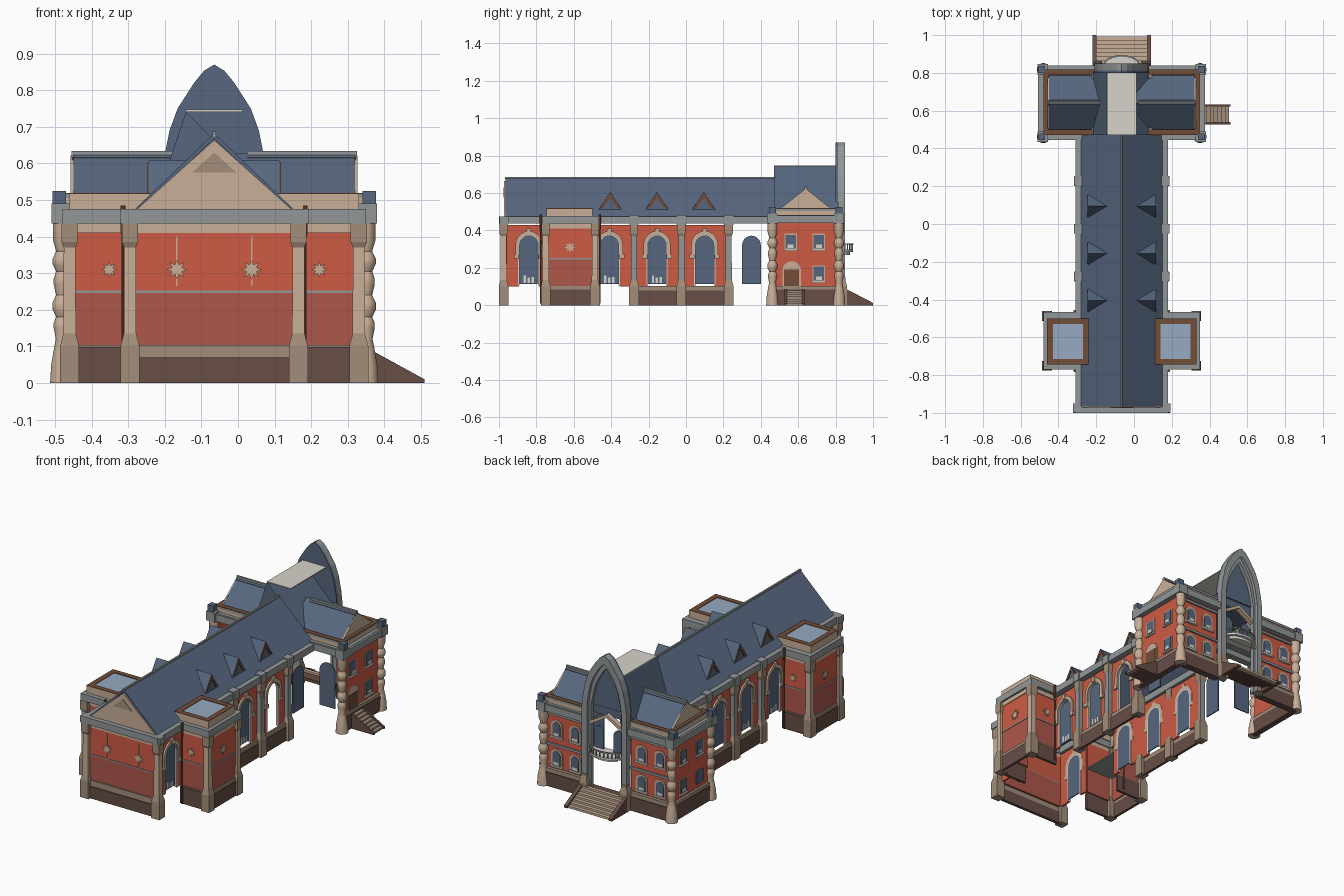
import bpy, bmesh, math

CX = -0.065  # the building is symmetric about this x; parts use u = x - CX

def mat(name, r, g, b):
    m = bpy.data.materials.new(name)
    m.diffuse_color = (r, g, b, 1)
    return m

BRICK = mat("brick_red", 0.62, 0.105, 0.06)
DARK = mat("dark_brick", 0.42, 0.095, 0.07)
TAN = mat("tan_stone", 0.58, 0.43, 0.31)
STONE = mat("brown_stone", 0.36, 0.27, 0.195)
BASE = mat("dark_base", 0.135, 0.075, 0.062)
GRAY = mat("gray_cornice", 0.29, 0.31, 0.31)
PALE = mat("pale_flat_roof", 0.68, 0.65, 0.60)
GLASS = mat("skylight_glass", 0.31, 0.40, 0.53)
WOOD = mat("brown_wood", 0.17, 0.075, 0.04)
SLATE = mat("blue_slate", 0.095, 0.135, 0.21)

class Part:
    """Collects solids into one object."""
    def __init__(self, name, material, mirror=True):
        self.name, self.material, self.mirror, self.bm = name, material, mirror, bmesh.new()

    def prism(self, pts, axis, a, b):
        put = {'x': lambda p, q, t: (t, p, q), 'y': lambda p, q, t: (p, t, q),
               'z': lambda p, q, t: (p, q, t)}[axis]
        lo = [self.bm.verts.new(put(p, q, a)) for p, q in pts]
        hi = [self.bm.verts.new(put(p, q, b)) for p, q in pts]
        self.join([lo, hi])
        return self

    def join(self, rings):
        n = len(rings[0])
        for r, s in zip(rings, rings[1:]):
            for i in range(n):
                self.bm.faces.new((r[i], r[(i + 1) % n], s[(i + 1) % n], s[i]))
        self.bm.faces.new(rings[0][::-1])
        self.bm.faces.new(rings[-1])

    def box(self, x0, x1, y0, y1, z0, z1):
        return self.prism([(x0, y0), (x1, y0), (x1, y1), (x0, y1)], 'z', z0, z1)

    def frame(self, x0, x1, y0, y1, z0, z1, w):
        self.box(x0, x1, y0, y0 + w, z0, z1).box(x0, x1, y1 - w, y1, z0, z1)
        return self.box(x0, x0 + w, y0 + w, y1 - w, z0, z1).box(x1 - w, x1, y0 + w, y1 - w, z0, z1)

    def column(self, x, y, profile, n=4):
        k = 1 / math.cos(math.pi / n) if n == 4 else 1
        rings = [[self.bm.verts.new((x + r * k * math.cos(math.pi * (2 * i + 1) / n),
                                     y + r * k * math.sin(math.pi * (2 * i + 1) / n), z))
                  for i in range(n)] for r, z in profile]
        self.join(rings)
        return self

    def done(self, smooth=False):
        bm = self.bm
        if self.mirror:
            d = bmesh.ops.duplicate(bm, geom=bm.verts[:] + bm.edges[:] + bm.faces[:])['geom']
            for v in d:
                if isinstance(v, bmesh.types.BMVert):
                    v.co.x *= -1
        bmesh.ops.recalc_face_normals(bm, faces=bm.faces[:])
        bmesh.ops.translate(bm, verts=bm.verts[:], vec=(CX, 0, 0))
        me = bpy.data.meshes.new(self.name)
        bm.to_mesh(me)
        me.materials.append(self.material)
        ob = bpy.data.objects.new(self.name, me)
        bpy.context.collection.objects.link(ob)
        if smooth:
            bpy.context.view_layer.objects.active = ob
            ob.select_set(True)
            bpy.ops.object.shade_smooth_by_angle()
            ob.select_set(False)

def arch(c, hw, z0, zs, n=10):
    arc = [(c - hw * math.cos(math.pi * i / n), zs + hw * math.sin(math.pi * i / n)) for i in range(n + 1)]
    return [(c - hw, z0)] + arc + [(c + hw, z0)]

def rect(a, b, z0, z1):
    return [(a, z0), (a, z1), (b, z1), (b, z0)]

def both(half):
    return [(-p, z) for p, z in half] + [(p, z) for p, z in half[-2::-1]]

# nave side walls: panels with arched openings
win_y = [-0.84, -0.41, -0.155, 0.10]
w, s, f = Part("nave_side_wall", BRICK), Part("nave_window_surround", TAN), Part("nave_window_frame", PALE)
for c, a, b in zip(win_y, (-0.965, -0.50, -0.285, -0.03), (-0.74, -0.285, -0.03, 0.23)):
    w.prism(rect(a, b, 0.1, 0.43) + arch(c, 0.054, 0.1, 0.322)[::-1], 'x', 0.208, 0.218)
    s.prism(arch(c, 0.072, 0.265, 0.325) + arch(c, 0.054, 0.265, 0.322)[::-1], 'x', 0.206, 0.228)
    for k in (-1, 1):
        s.box(0.206, 0.231, c + k * 0.066 - 0.014, c + k * 0.066 + 0.014, 0.25, 0.272)
    s.box(0.206, 0.232, c - 0.012, c + 0.012, 0.38, 0.41)
    f.prism(arch(c, 0.057, 0.105, 0.322) + arch(c, 0.049, 0.105, 0.322)[::-1], 'x', 0.206, 0.221)
for p in (w, s, f):
    p.done()
g = Part("nave_window_glass", SLATE)
for c in (-0.84, -0.41, -0.155, 0.35):
    g.prism(arch(c, 0.05, 0.115, 0.322), 'x', 0.206, 0.212)
g.prism(arch(0.31, 0.05, 0.115, 0.322), 'y', 0.475, 0.481).done()
Part("nave_left_glass", SLATE, False).prism(arch(0.1, 0.05, 0.115, 0.322), 'x', -0.212, -0.206).done()
p = Part("nave_low_pane", PALE)
for c in win_y[:3]:
    for k in (-0.028, -0.008, 0.014):
        p.box(0.211, 0.214, c + k, c + k + 0.013, 0.12, 0.145 + abs(k) * 0.5)
p.done()

# front wall and side wings, dark brick low, red brick high
for name, m, z0, z1 in (("lower", DARK, 0.1, 0.25), ("upper", BRICK, 0.25, 0.412)):
    Part(name + "_front_wall", m, False).box(-0.23, 0.23, -0.97, -0.958, z0, z1).done()
    p = Part(name + "_wing_wall", m)
    p.box(0.215, 0.395, -0.745, -0.735, z0, z1).box(0.215, 0.395, -0.50, -0.49, z0, z1)
    p.box(0.39, 0.40, -0.745, -0.49, z0, z1).done()
p = Part("wall_string_course", GRAY).box(0, 0.23, -0.973, -0.958, 0.246, 0.253)
p.box(0.215, 0.395, -0.748, -0.487, 0.246, 0.253).box(0.39, 0.403, -0.745, -0.49, 0.246, 0.253).done()
p = Part("wall_top_band", TAN).box(0, 0.23, -0.974, -0.958, 0.41, 0.437)
p.frame(0.215, 0.404, -0.75, -0.485, 0.41, 0.437, 0.014).done()

# plinths
p, q = Part("plinth", BASE), Part("plinth_cap", STONE)
for x0, x1, y0, y1, zt in ((0, 0.23, -0.985, -0.967, 0.07), (0.22, 0.40, -0.76, -0.745, 0.098),
                           (0.22, 0.40, -0.495, -0.48, 0.098), (0.397, 0.412, -0.75, -0.49, 0.085),
                           (0.220, 0.235, -0.285, 0.23, 0.08),
                           (0.145, 0.42, 0.79, 0.83, 0.08), (0.395, 0.43, 0.46, 0.82, 0.085)):
    p.box(x0, x1, y0, y1, 0, zt)
    q.box(x0, x1 - 0.005, y0 + 0.005, y1 - 0.005, zt, 0.104)
p.done()
q.done()

# square pilasters: brown base and capital, lighter shaft
foot = [(0.026, 0), (0.026, 0.10), (0.017, 0.135)]
front = ((0.23, -0.975), (0.395, -0.75), (0.395, -0.487))
side = tuple((0.225, y) for y in (-0.278, -0.025, 0.228))
p, q, r = Part("pilaster_base", STONE), Part("front_pilaster_shaft", TAN), Part("side_pilaster_shaft", GRAY)
for x, y in front + side:
    p.column(x, y, foot).column(x, y, [(0.016, 0.37), (0.022, 0.385), (0.022, 0.436)])
    (q if (x, y) in front else r).column(x, y, [(0.017, 0.135), (0.016, 0.37)])
for t in (p, q, r):
    t.done()
p = Part("pilaster_cap", GRAY)
for x, y in side:
    p.box(0.205, 0.252, y - 0.025, y + 0.025, 0.43, 0.482)
p.box(0.21, 0.258, -0.998, -0.95, 0.436, 0.475).done()

# cornices of nave and wings
p = Part("nave_cornice", GRAY).box(0.20, 0.245, -0.96, 0.47, 0.436, 0.475)
p.box(0, 0.245, -1.0, -0.955, 0.436, 0.475).done()
Part("wing_cornice", GRAY).frame(0.20, 0.415, -0.77, -0.465, 0.436, 0.476, 0.04).done()
Part("wing_parapet", TAN).frame(0.175, 0.395, -0.745, -0.499, 0.474, 0.516, 0.02).done()
Part("wing_parapet_rim", WOOD).frame(0.175, 0.395, -0.745, -0.499, 0.516, 0.519, 0.03).done()
Part("wing_skylight", GLASS).box(0.16, 0.375, -0.72, -0.525, 0.505, 0.513).done()

# nave roof, pediment and ridge
Part("nave_roof", SLATE, False).prism(both([(0.22, 0.472), (0, 0.682)]) + both([(0.205, 0.472), (0, 0.668)])[::-1],
                                      'y', -0.965, 0.475).done()
Part("nave_pediment", TAN, False).prism(both([(0.212, 0.474), (0, 0.664)]), 'y', -0.972, -0.96).done()
Part("nave_pediment_panel", STONE, False).prism(both([(0.06, 0.575), (0, 0.63)]), 'y', -0.975, -0.97).done()
Part("nave_ridge", GRAY, False).box(-0.005, 0.005, -0.967, 0.475, 0.674, 0.687).done()

# dormers
p, q = Part("dormer_roof", SLATE), Part("dormer_frame", WOOD)
for c in (-0.405, -0.155, 0.095):
    v = [p.bm.verts.new(t) for t in ((0.178, c - 0.062, 0.510), (0.178, c + 0.062, 0.510), (0.178, c, 0.608),
                                     (0.068, c, 0.608))]
    for i in ((0, 1, 2), (0, 2, 3), (1, 3, 2), (0, 3, 1)):
        p.bm.faces.new([v[k] for k in i])
    tri = lambda h, z0, z1: [(c - h, z0), (c, z1), (c + h, z0)]
    q.prism(tri(0.058, 0.512, 0.602) + tri(0.034, 0.522, 0.575)[::-1], 'x', 0.177, 0.182)
p.done()
q.done()

# star shaped wall anchors
def star(cx, cz, n=8, r=0.023):
    return [(cx + (r if i % 2 == 0 else r * 0.5) * math.sin(math.pi * i / n),
             cz + (r if i % 2 == 0 else r * 0.5) * math.cos(math.pi * i / n)) for i in range(2 * n)]
p = Part("wall_star", TAN).prism(star(0.102, 0.31, r=0.029), 'y', -0.975, -0.969)
p.box(0.100, 0.104, -0.974, -0.969, 0.265, 0.40)
p.prism(star(0.287, 0.31), 'y', -0.75, -0.744).prism(star(0.287, 0.31), 'y', -0.491, -0.485)
p.prism(star(-0.62, 0.31, r=0.03), 'x', 0.399, 0.405).done()

# drain pipes
p = Part("drain_pipe", WOOD)
for y in (-0.777, -0.462):
    p.column(0.249, y, [(0.004, 0.01), (0.004, 0.40), (0.007, 0.41), (0.007, 0.485)], 8)
p.done()

# entrance block: walls, bands, turned corner columns
p = Part("block_wall", BRICK).box(0.145, 0.41, 0.795, 0.807, 0.1, 0.445)
p.box(0.402, 0.412, 0.475, 0.80, 0.1, 0.445).done()
p = Part("block_mid_band", GRAY)
for z in (0.235, 0.415):
    p.box(0.145, 0.41, 0.80, 0.816, z, z + 0.014)
p.done()
Part("block_cornice", GRAY).frame(0.13, 0.442, 0.445, 0.84, 0.44, 0.48, 0.04).done()
Part("block_gutter", GRAY).box(0.14, 0.43, 0.455, 0.83, 0.472, 0.482).done()
Part("block_parapet", TAN).frame(0.14, 0.41, 0.475, 0.815, 0.48, 0.505, 0.02).done()
Part("block_parapet_edge", GRAY).frame(0.14, 0.414, 0.471, 0.819, 0.505, 0.516, 0.02).done()
Part("block_parapet_rim", WOOD).frame(0.12, 0.413, 0.472, 0.818, 0.516, 0.519, 0.028).done()
turned = [(0.034, 0), (0.031, 0.05), (0.024, 0.09), (0.018, 0.12), (0.024, 0.15), (0.024, 0.165), (0.017, 0.18),
          (0.027, 0.20), (0.027, 0.22), (0.017, 0.24), (0.024, 0.27), (0.024, 0.285), (0.017, 0.305), (0.027, 0.325),
          (0.027, 0.34), (0.017, 0.36), (0.026, 0.39), (0.026, 0.445)]
p, q, r = Part("turned_corner_column", TAN), Part("corner_pinnacle", SLATE), Part("corner_cap", GRAY)
for y in (0.462, 0.818):
    p.column(0.415, y, turned, 16)
    q.box(0.405, 0.442, y - 0.018, y + 0.018, 0.49, 0.525)
    r.box(0.39, 0.445, y - 0.028, y + 0.028, 0.436, 0.49)
p.done(True)
q.done()
r.done()

# block windows: arched on the back, square-headed on the sides
p, q, r = Part("block_window_surround", TAN), Part("block_window_glass", SLATE), Part("block_window_sill", PALE)
for z in (0.125, 0.295):
    for c in (0.215, 0.335):
        p.prism(arch(c, 0.037, z, z + 0.058), 'y', 0.806, 0.812)
        q.prism(arch(c, 0.025, z, z + 0.058), 'y', 0.807, 0.815)
        r.box(c - 0.04, c + 0.04, 0.806, 0.82, z - 0.01, z)
        r.box(c - 0.016, c + 0.016, 0.812, 0.817, z + 0.004, z + 0.022)
    for c in (0.56, 0.71):
        if (z, c) != (0.125, 0.56):
            p.prism(rect(c - 0.034, c + 0.034, z + 0.003, z + 0.088), 'x', 0.411, 0.416)
            q.prism(rect(c - 0.028, c + 0.028, z + 0.008, z + 0.082), 'x', 0.412, 0.419)
            r.box(0.411, 0.424, c - 0.036, c + 0.036, z - 0.005, z + 0.003)
            r.box(0.415, 0.421, c - 0.016, c + 0.016, z + 0.010, z + 0.03)
p.done()
q.done()
r.done()
Part("side_door_surround", TAN, False).prism(arch(0.565, 0.05, 0.08, 0.185), 'x', 0.411, 0.417).done()
Part("side_door", WOOD, False).prism(rect(0.525, 0.605, 0.08, 0.19), 'x', 0.412, 0.420).done()
Part("left_lower_window", SLATE, False).prism(rect(0.53, 0.59, 0.13, 0.205), 'x', -0.419, -0.411).done()

# block gable roofs and central mansard
Part("block_gable_roof", SLATE).prism([(0.495, 0.505), (0.64, 0.628), (0.785, 0.505)], 'x', 0.06, 0.385).done()
Part("block_gable_end", TAN).prism([(0.495, 0.51), (0.64, 0.622), (0.785, 0.51)], 'x', 0.384, 0.392).done()
Part("block_ridge_board", WOOD).box(0.09, 0.388, 0.624, 0.656, 0.605, 0.616).done()
Part("block_ridge", GRAY).box(0.09, 0.39, 0.634, 0.646, 0.615, 0.634).done()
Part("mansard_roof", SLATE, False).prism(both([(0.157, 0.50), (0.077, 0.742)]), 'y', 0.47, 0.805).done()
Part("mansard_top", PALE, False).box(-0.077, 0.077, 0.47, 0.80, 0.741, 0.747).done()

# great pointed entrance arch
outer = [(0.145, 0), (0.145, 0.55), (0.138, 0.61), (0.122, 0.69), (0.10, 0.75), (0.055, 0.82), (0.028, 0.853), (0, 0.87)]
inner = [(0.112, 0), (0.112, 0.55), (0.105, 0.605), (0.089, 0.68), (0.068, 0.73), (0.032, 0.788), (0.014, 0.808), (0, 0.82)]
third = [(max(p - 0.014, 0), z - (0.02 if z > 0.6 else 0)) for p, z in inner[:-2]] + [(0, 0.79)]
Part("entrance_arch", GRAY, False).prism(both(outer) + both(inner)[::-1], 'y', 0.812, 0.85).done()
Part("entrance_inner_arch", GRAY, False).prism(both(inner) + both(third)[::-1], 'y', 0.808, 0.832).done()
Part("arch_infill", SLATE, False).prism(both(outer[1:]), 'y', 0.80, 0.813).done()
p = Part("arch_foot", STONE).column(0.13, 0.835, foot + [(0.018, 0.15)]).done()
Part("arch_hood", TAN, False).prism(both([(0.1, 0.46), (0, 0.52)]) + both([(0.1, 0.44), (0, 0.50)])[::-1], 'y', 0.80, 0.83).done()
Part("upper_door_glass", SLATE).prism(arch(0.062, 0.03, 0.30, 0.40), 'y', 0.80, 0.808).done()

# balcony
def half_ellipse(a, b, y=0.835, n=12):
    return [(a * math.cos(math.pi * i / n), y + b * math.sin(math.pi * i / n)) for i in range(n + 1)]
p = Part("balcony_floor", PALE, False).prism(half_ellipse(0.10, 0.058), 'z', 0.285, 0.297)
p.prism(half_ellipse(0.08, 0.042), 'z', 0.27, 0.285)
p.box(-0.112, 0.112, 0.78, 0.84, 0.28, 0.297).done()
p = Part("balcony_rail", GRAY, False).prism(half_ellipse(0.10, 0.06) + half_ellipse(0.092, 0.052)[::-1], 'z', 0.324, 0.331)
for x, y in half_ellipse(0.096, 0.056)[1:-1]:
    p.column(x, y, [(0.003, 0.295), (0.003, 0.326)])
p.done()

# entrance stairs and side stairs
p, q = Part("entrance_steps", TAN, False), Part("side_steps", STONE, False)
for i in range(7):
    z = 0.08 * (7 - i) / 7
    p.box(-0.135, 0.135, 0.845 + i * 0.021, 0.866 + i * 0.021, z - 0.012, z)
    q.box(0.43 + i * 0.0198, 0.45 + i * 0.0198, 0.535, 0.625, z - 0.012, z)
p.done()
q.done()
Part("entrance_step_body", BASE, False).prism([(0.79, 0.05), (0.79, 0.068), (0.85, 0.068), (0.985, 0.0), (0.95, 0)], 'x', -0.135, 0.135).done()
Part("side_step_body", BASE, False).prism([(0.42, 0), (0.42, 0.07), (0.565, 0)], 'y', 0.537, 0.623).done()
p = Part("entrance_step_cheek", BASE).prism([(0.84, 0), (0.84, 0.085), (0.86, 0.085), (0.99, 0.018), (1.0, 0.012), (1.0, 0)], 'x', 0.133, 0.155).done()
p = Part("side_step_cheek", BASE, False)
for y in (0.527, 0.621):
    p.prism([(0.42, 0), (0.42, 0.084), (0.44, 0.084), (0.575, 0.01), (0.575, 0)], 'y', y, y + 0.012)
p.done()
